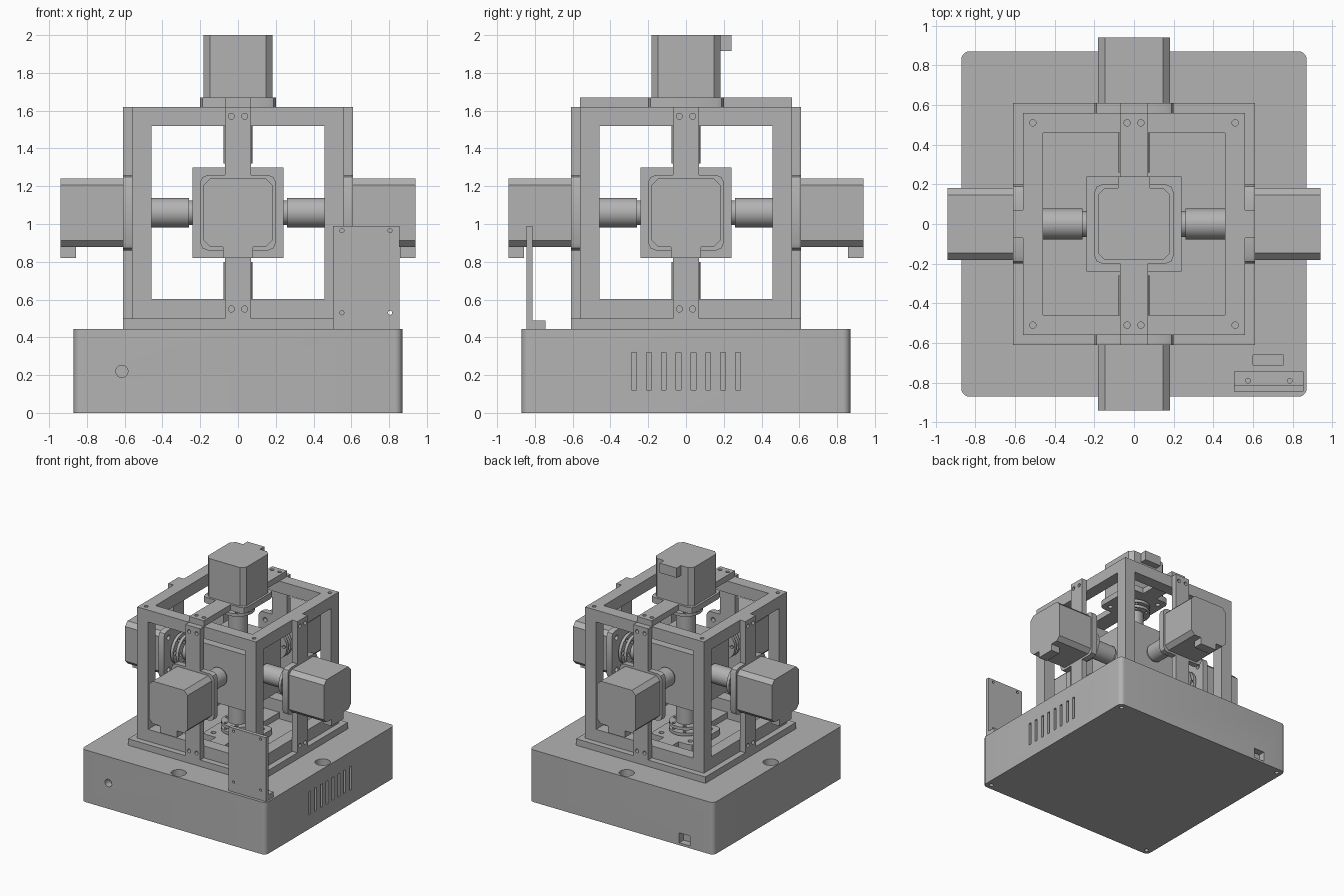
import bpy, bmesh, math
from mathutils import Matrix, Vector

if "Cube" in bpy.data.objects:
    bpy.data.objects.remove(bpy.data.objects["Cube"], do_unlink=True)

grey = bpy.data.materials.new("plain grey")
grey.use_nodes = True
colour = (0.45, 0.45, 0.45, 1)
grey.diffuse_color = colour
grey.node_tree.nodes["Principled BSDF"].inputs["Base Color"].default_value = colour

CENTRE = Vector((0, 0, 1.06))
HALF = 0.56        # half size of the cage
PLATE = 0.05       # bracket thickness
OUT = HALF + PLATE


def box(bm, lo, hi, bevel=0):
    """Add a box; bevel rounds its four edges along z."""
    lo, hi = Vector(lo), Vector(hi)
    m = Matrix.Translation((lo + hi) / 2) @ Matrix.Diagonal((*(hi - lo), 1))
    verts = bmesh.ops.create_cube(bm, size=1, matrix=m)["verts"]
    if bevel:
        edges = [e for e in {e for v in verts for e in v.link_edges}
                 if abs(e.verts[0].co.z - e.verts[1].co.z) > 1e-4]
        bmesh.ops.bevel(bm, geom=edges, offset=bevel, affect='EDGES',
                        segments=6 if bevel > 0.036 else 1, profile=0.5)


def cyl(bm, at, r, depth, axis='Z', sides=32):
    rot = Vector((0, 0, 1)).rotation_difference(
        Vector([float(a == axis) for a in 'XYZ'])).to_matrix().to_4x4()
    bmesh.ops.create_cone(bm, cap_ends=True, segments=sides, radius1=r, radius2=r,
                          depth=depth, matrix=Matrix.Translation(at) @ rot)


def make(name, bm, matrix=None):
    if matrix:
        bmesh.ops.transform(bm, matrix=matrix, verts=bm.verts)
    bmesh.ops.recalc_face_normals(bm, faces=bm.faces)
    me = bpy.data.meshes.new(name)
    bm.to_mesh(me)
    bm.free()
    me.materials.append(grey)
    ob = bpy.data.objects.new(name, me)
    bpy.context.collection.objects.link(ob)
    return ob


def cut(ob, bm, matrix=None):
    """Subtract the bmesh from the object and discard the cutter."""
    cutter = make("cutter", bm, matrix)
    cutter.hide_render = True
    mod = ob.modifiers.new("cut", 'BOOLEAN')
    mod.operation, mod.solver, mod.object = 'DIFFERENCE', 'EXACT', cutter
    bpy.context.view_layer.objects.active = ob
    bpy.ops.object.modifier_apply(modifier=mod.name)
    bpy.data.objects.remove(cutter, do_unlink=True)


SIGNS = [(sx, sy) for sx in (-1, 1) for sy in (-1, 1)]

# Base housing with rounded upright edges
bm = bmesh.new()
box(bm, (-0.87, -0.87, 0), (0.87, 0.87, 0.445), bevel=0.04)
base = make("base_housing", bm)
bm = bmesh.new()
for x, y in ((0.8, 0), (-0.8, 0), (0, 0.8), (0, -0.8)):      # cable holes
    cyl(bm, (x, y, 0.445), 0.06, 0.2)
for sx, sy in SIGNS:                                         # underside screws
    cyl(bm, (sx * 0.82, sy * 0.82, 0), 0.018, 0.06, sides=16)
cyl(bm, (-0.615, -0.87, 0.22), 0.032, 0.12, 'Y')             # power hole
box(bm, (-0.645, 0.81, 0.02), (-0.545, 0.9, 0.105))          # cable port
box(bm, (0.6, -0.71, 0.3), (0.755, -0.66, 0.5))              # display cable slot
for i in range(8):                                           # vents
    y = (i - 3.5) * 0.0785
    box(bm, (0.81, y - 0.013, 0.12), (0.9, y + 0.013, 0.32))
cut(base, bm)

# Foot plate, open in the middle
bm = bmesh.new()
box(bm, (-OUT, -OUT, 0.445), (OUT, OUT, 0.5))
foot = make("foot_plate", bm)
bm = bmesh.new()
box(bm, (-0.458, -0.458, 0.4), (0.458, 0.458, 0.6))
cut(foot, bm)

# Open cage: a block with a window through each axis
bm = bmesh.new()
box(bm, CENTRE - Vector((HALF,) * 3), CENTRE + Vector((HALF,) * 3))
cage = make("cage_frame", bm)
for axis in range(3):
    half = Vector((0.458,) * 3)
    half[axis] = 0.7
    bm = bmesh.new()
    box(bm, CENTRE - half, CENTRE + half)
    cut(cage, bm)
bm = bmesh.new()
for sx, sy in SIGNS:
    cyl(bm, (sx * 0.51, sy * 0.51, 1.62), 0.016, 0.1, sides=16)
cut(cage, bm)

# Held cube
bm = bmesh.new()
box(bm, CENTRE - Vector((0.24,) * 3), CENTRE + Vector((0.24,) * 3))
make("held_cube", bm)


def bracket(name, m):
    """Strip with a square flange, local z outward and strip along local y."""
    q = [(0.07, HALF), (0.07, 0.2), (0.16, 0.2), (0.188, 0.188), (0.2, 0.16)]
    right = q + [(x, -y) for x, y in reversed(q)]
    outline = right + [(-x, y) for x, y in reversed(right)]
    bm = bmesh.new()
    face = bm.faces.new([bm.verts.new((x, y, HALF)) for x, y in outline])
    top = bmesh.ops.extrude_face_region(bm, geom=[face])["geom"]
    bmesh.ops.translate(bm, vec=(0, 0, PLATE),
                        verts=[v for v in top if isinstance(v, bmesh.types.BMVert)])
    ob = make(name, bm, m)
    bm = bmesh.new()
    for sx, sy in SIGNS:
        cyl(bm, (sx * 0.035, sy * 0.51, HALF + 0.03), 0.016, 0.1, sides=16)
        cyl(bm, (sx * 0.136, sy * 0.136, HALF), 0.02, 0.08, sides=16)
    cut(ob, bm, m)


def gripper(name, m):
    """Shaft into the cube with two coupling discs near the bracket."""
    bm = bmesh.new()
    cyl(bm, (0, 0, 0.41), 0.078, 0.3)
    cyl(bm, (0, 0, 0.25), 0.065, 0.03)
    make(name + "_shaft", bm, m)
    bm = bmesh.new()
    for z in (0.485, 0.535):
        cyl(bm, (0, 0, z), 0.13, 0.025)
    ob = make(name + "_coupling_discs", bm, m)
    bm = bmesh.new()
    for i in range(6):
        a = i * math.pi / 3
        cyl(bm, (0.103 * math.cos(a), 0.103 * math.sin(a), 0.5), 0.014, 0.2, sides=12)
    cut(ob, bm, m)


def motor(name, m):
    bm = bmesh.new()
    box(bm, (-0.182, -0.182, OUT), (0.182, 0.182, 0.94), bevel=0.035)
    make(name + "_motor", bm, m)
    bm = bmesh.new()
    box(bm, (-0.08, -0.24, 0.857), (0.08, -0.175, 0.94))
    make(name + "_motor_socket", bm, m)


# Six arms: name, outward direction, strip direction
arms = [("front", (0, -1, 0), (0, 0, 1)), ("back", (0, 1, 0), (0, 0, 1)),
        ("left", (1, 0, 0), (0, 0, 1)), ("right", (-1, 0, 0), (0, 0, 1)),
        ("top", (0, 0, 1), (0, -1, 0)), ("bottom", (0, 0, -1), (0, -1, 0))]
for name, out, up in arms:
    out, up = Vector(out), Vector(up)
    m = Matrix.Translation(CENTRE) @ Matrix((up.cross(out), up, out)).transposed().to_4x4()
    bracket(name + "_bracket", m)
    gripper(name, m)
    if name != "bottom":
        motor(name, m)

# Upright display panel on a small foot
bm = bmesh.new()
box(bm, (0.503, -0.845, 0.445), (0.855, -0.813, 0.99))
panel = make("display_panel", bm)
bm = bmesh.new()
for x in (0.55, 0.805):
    for z in (0.53, 0.965):
        cyl(bm, (x, -0.83, z), 0.011, 0.1, 'Y', 16)
cut(panel, bm)
bm = bmesh.new()
box(bm, (0.503, -0.813, 0.445), (0.855, -0.743, 0.49))
panel_foot = make("display_panel_foot", bm)
bm = bmesh.new()
for x in (0.575, 0.785):
    cyl(bm, (x, -0.79, 0.48), 0.012, 0.06, sides=16)
cut(panel_foot, bm)

# Smooth the round parts, keep edges crisp
bpy.ops.object.select_all(action='DESELECT')
for ob in bpy.context.scene.objects:
    if ob.type == 'MESH' and ob.data.materials and ob.data.materials[0] == grey:
        ob.select_set(True)
        bpy.context.view_layer.objects.active = ob
bpy.ops.object.shade_smooth_by_angle(angle=math.radians(30))
